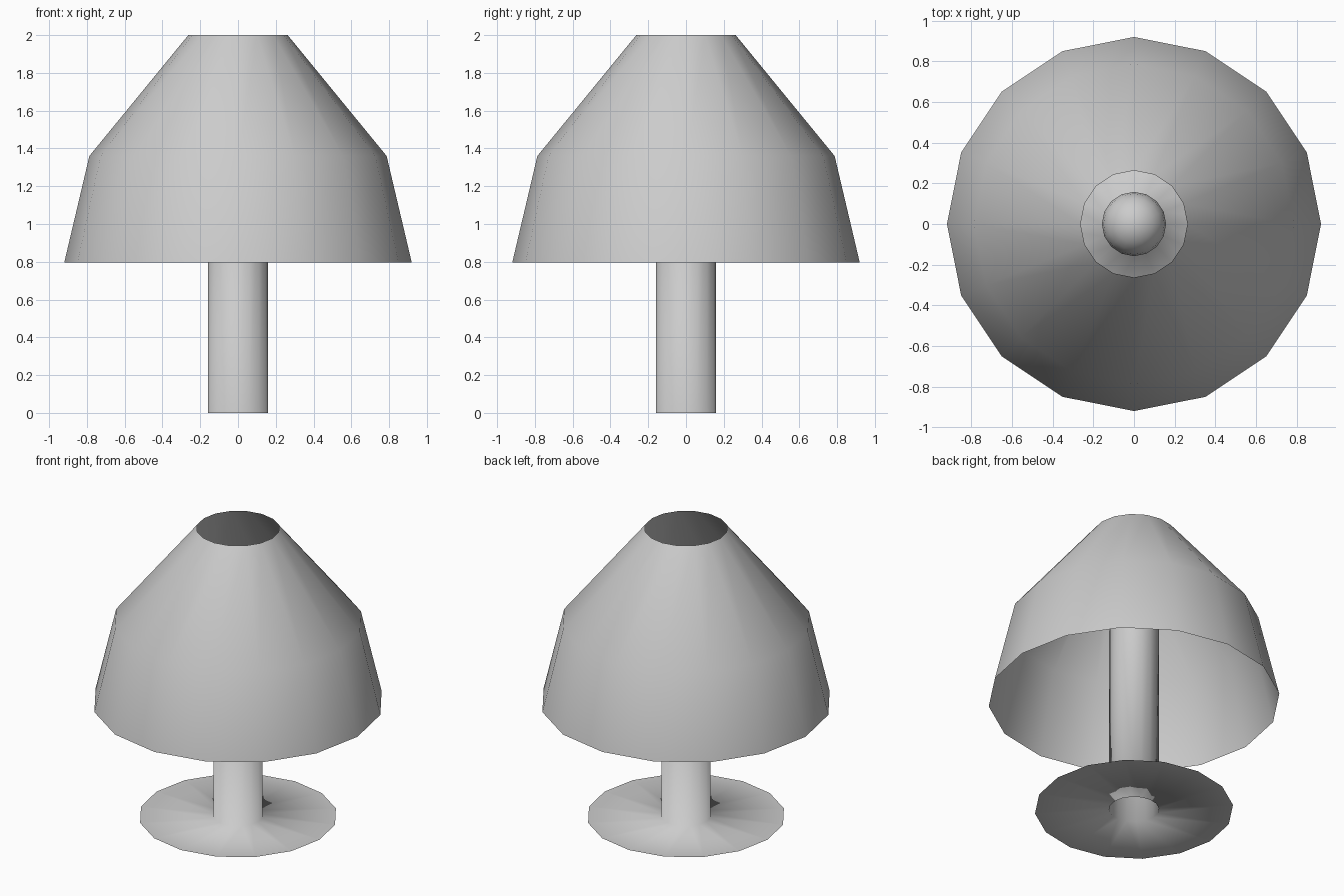
import bpy
import bmesh
from math import sin, cos, pi

old = bpy.data.objects.get("Cube")
if old:
    bpy.data.objects.remove(old, do_unlink=True)

SIDES = 16

grey = bpy.data.materials.new("light_grey")
grey.use_nodes = True
GREY = (0.6, 0.6, 0.6, 1)
grey.diffuse_color = GREY
grey.node_tree.nodes["Principled BSDF"].inputs["Base Color"].default_value = GREY


def lathe(name, profile, tip=None):
    """Revolve (radius, height) points around z; tip closes the top."""
    bm = bmesh.new()
    rings = []
    for r, z in profile:
        rings.append([bm.verts.new((r * cos(2 * pi * i / SIDES),
                                    r * sin(2 * pi * i / SIDES), z))
                      for i in range(SIDES)])
    for low, high in zip(rings, rings[1:]):
        for i in range(SIDES):
            j = (i + 1) % SIDES
            bm.faces.new((low[i], low[j], high[j], high[i]))
    if tip is not None:
        top = bm.verts.new((0, 0, tip))
        for i in range(SIDES):
            bm.faces.new((rings[-1][i], rings[-1][(i + 1) % SIDES], top))
    for face in bm.faces:
        face.smooth = True
    mesh = bpy.data.meshes.new(name)
    bm.to_mesh(mesh)
    bm.free()
    mesh.materials.append(grey)
    obj = bpy.data.objects.new(name, mesh)
    bpy.context.collection.objects.link(obj)
    return obj


# Open conical shade, a single thin sheet
lathe("lamp_shade", [(0.92, 0.795), (0.787, 1.36), (0.263, 2.0)])

# Flat foot flowing into a hollow stem with a rounded top
STEM, SHOULDER = 0.158, 1.3
dome = [(STEM * cos(a * pi / 10), SHOULDER + STEM * sin(a * pi / 10))
        for a in range(5)]
lathe("stem_and_foot", [(0.627, 0), (STEM, 0)] + dome, SHOULDER + STEM)
